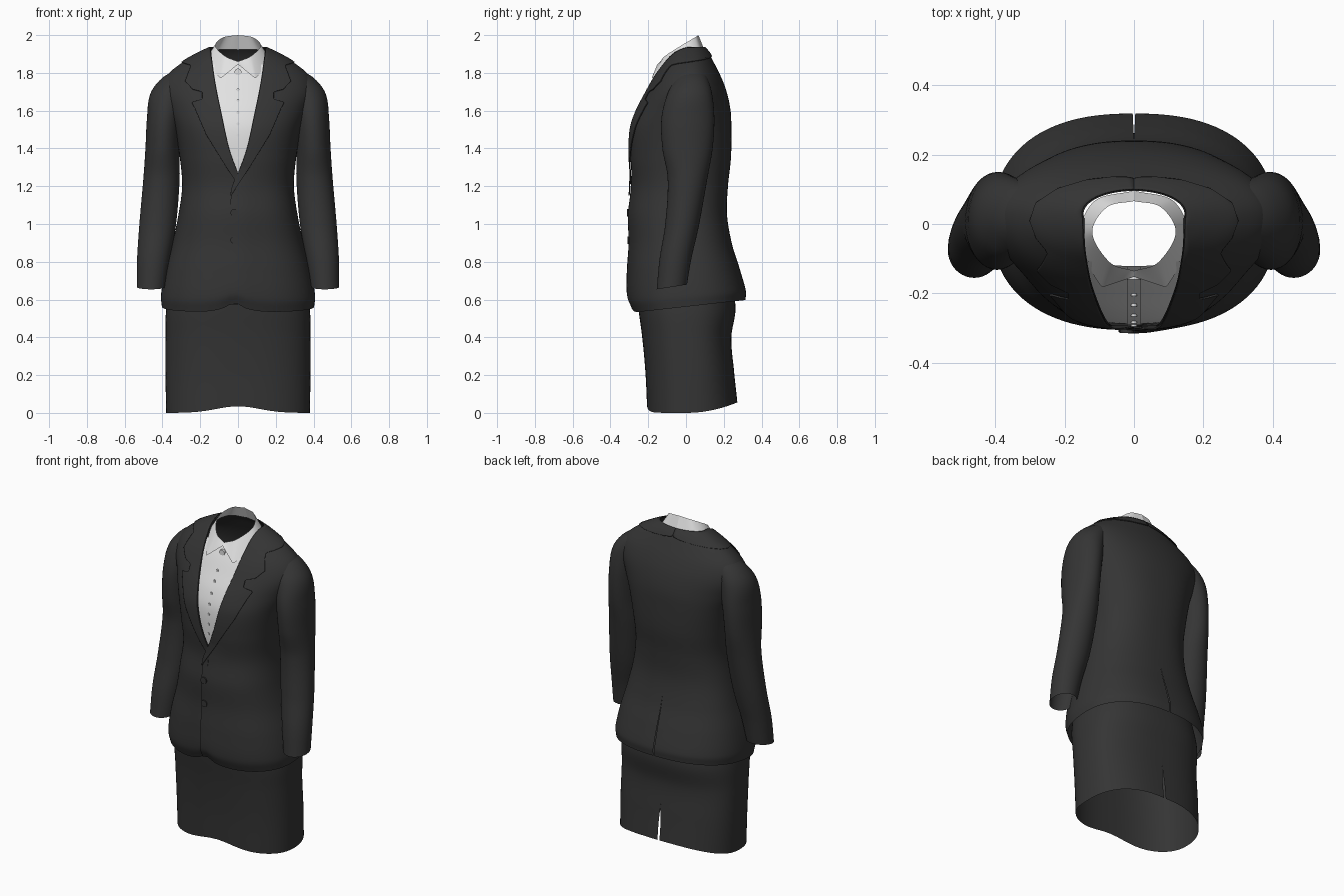
import bpy, bmesh, math
from math import sin, cos, pi, asin, exp

if "Cube" in bpy.data.objects:
    bpy.data.objects.remove(bpy.data.objects["Cube"])


def material(name, v):
    m = bpy.data.materials.new(name)
    m.diffuse_color = (v, v, v, 1)
    m.use_nodes = True
    m.node_tree.nodes["Principled BSDF"].inputs["Base Color"].default_value = m.diffuse_color
    return m


DARK = material("charcoal cloth", 0.035)
LIGHT = material("white cotton", 0.76)


def lerp(tab, z):
    # piecewise linear lookup
    z = min(max(z, tab[0][0]), tab[-1][0])
    for p, q in zip(tab, tab[1:]):
        if z <= q[0]:
            f = (z - p[0]) / (q[0] - p[0])
            return [a + (b - a) * f for a, b in zip(p[1:], q[1:])]


def curve(tab, z):
    # smooth (Hermite) lookup
    z = min(max(z, tab[0][0]), tab[-1][0])
    i = next(k for k in range(len(tab) - 1) if z <= tab[k + 1][0])
    p, q = tab[i], tab[i + 1]
    o, r = tab[max(i - 1, 0)], tab[min(i + 2, len(tab) - 1)]
    h = q[0] - p[0]
    f = (z - p[0]) / h
    out = []
    for c in range(1, len(p)):
        m0 = (q[c] - o[c]) / (q[0] - o[0]) * h
        m1 = (r[c] - p[c]) / (r[0] - p[0]) * h
        out.append((2*f**3 - 3*f*f + 1) * p[c] + (f**3 - 2*f*f + f) * m0
                   + (3*f*f - 2*f**3) * q[c] + (f**3 - f*f) * m1)
    return out


def sheet(name, rows, mat, skip=None, flip=False, closed=False):
    # grid surface through rows of points
    bm = bmesh.new()
    vs = [[bm.verts.new(p) for p in r] for r in rows]
    n = len(rows[0])
    for a, b in zip(vs, vs[1:]):
        for j in range(n if closed else n - 1):
            if j != skip:
                k = (j + 1) % n
                f = bm.faces.new((a[j], a[k], b[k], b[j]))
                f.smooth = True
                if flip:
                    f.normal_flip()
    bmesh.ops.remove_doubles(bm, verts=bm.verts, dist=0.0003)
    me = bpy.data.meshes.new(name)
    bm.to_mesh(me)
    bm.free()
    me.materials.append(mat)
    ob = bpy.data.objects.new(name, me)
    bpy.context.collection.objects.link(ob)
    return ob


def span(a, b, n):
    return [a + (b - a) * i / n for i in range(n + 1)]


# z, half width, front y, back y, y of widest point, squareness
JACKET = [(.532, .403, -.28, .315, 0, 2.4), (.60, .408, -.303, .317, 0, 2.4),
          (.75, .385, -.303, .285, 0, 2.4), (.90, .347, -.294, .242, 0, 2.4),
          (1.05, .315, -.298, .217, -.01, 2.4), (1.2, .296, -.282, .222, -.01, 2.4),
          (1.35, .308, -.294, .238, -.01, 2.4), (1.5, .335, -.291, .24, 0, 2.4),
          (1.6, .372, -.262, .236, .01, 2.2), (1.7, .405, -.212, .215, .02, 2.1),
          (1.78, .382, -.17, .185, .03, 2.05), (1.85, .302, -.125, .15, .03, 2),
          (1.9, .212, -.09, .122, .03, 2), (1.932, .145, -.05, .095, .03, 2)]
SKIRT = [(0, .38, -.206, .272, .02, 2.5), (.2, .384, -.215, .254, .02, 2.5),
         (.4, .384, -.232, .24, .01, 2.5), (.55, .38, -.252, .262, 0, 2.5),
         (.72, .35, -.27, .24, 0, 2.4)]
# neck opening half width, and outer edge of the lapel
OPENING = [(.5, -.045), (1.15, -.038), (1.2, -.03), (1.27, 0), (1.4, .046),
           (1.6, .09), (1.75, .12), (1.9, .141), (1.932, .143)]
LAPEL = [(1.15, -.036), (1.3, .06), (1.475, .165), (1.61, .222), (1.645, .24),
         (1.66, .185), (1.70, .185), (1.712, .235), (1.755, .275), (1.82, .25), (1.95, .2)]


def angle(tab, x, z):
    a, _, _, _, n = curve(tab, z)
    return math.copysign(asin(min(abs(x) / a, 1) ** (n / 2)), x)


def point(tab, t, z, grow=0.0, over=0.0):
    a, yf, yb, yc, n = curve(tab, z)
    s, c = sin(t), cos(t)
    x = math.copysign(abs(s) ** (2 / n), s) * (a + grow)
    y = yc + abs(c) ** (2 / n) * ((yf - yc - grow) if c > 0 else (yb - yc + grow))
    if c > 0:
        y -= over * min(max((1.3 - z) / .1, 0), 1) * exp(-(x / .08) ** 2)
    return [x, y, z]


def jacket_hem(p):
    x, y, z = p
    w = min(max((.9 - z) / .36, 0), 1)
    rise = .065 * min(max((y + .27) / .58, 0), 1)
    if y < 0:
        rise += .06 * exp(-abs(x + .02) / .06)
    return (x, y, z + w * w * rise)


def skirt_hem(p):
    x, y, z = p
    w = min(max((.4 - z) / .4, 0), 1)
    rise = .055 * min(y / .27, 1) ** 2 if y > 0 else .035 * exp(-(x / .16) ** 2)
    return (x, y, z + w * rise)


def slit(z, top, width):
    return width * min(max((top - z) / top * 2, 0), 1)


# jacket body: one sheet from front edge round the back, with a back vent
rows = []
for z in span(.532, 1.932, 90):
    d = angle(JACKET, slit(z, .95, .005), z)
    edge = curve(OPENING, z)[0]
    t0, t1 = angle(JACKET, edge, z), angle(JACKET, max(edge, 0), z)
    right = [point(JACKET, t, z, 0, .010) for t in span(t0, pi - d, 48)]
    left = [point(JACKET, t, z) for t in span(pi + d, 2 * pi - t1, 48)]
    rows.append([jacket_hem(p) for p in right + left])
sheet("jacket_body", rows, DARK, skip=48)

# skirt with a back slit
rows = []
for z in span(0, .72, 36):
    d = angle(SKIRT, slit(z, .25, .007), z)
    cols = span(0, pi - d, 40) + span(pi + d, 2 * pi, 40)
    rows.append([skirt_hem(point(SKIRT, t, z)) for t in cols])
sheet("skirt", rows, DARK, skip=40)

# notched lapels running into the collar round the neck
for side, s in (("right", 1), ("left", -1)):
    rows = []
    for z in span(1.15, 1.932, 110):
        v = curve(OPENING, z)[0]
        if s < 0:
            v = max(v, 0)
        t0 = angle(JACKET, v, z)
        t1 = angle(JACKET, max(lerp(LAPEL, z)[0], v + .002), z)
        f = min(max((z - 1.835) / .06, 0), 1)
        t1 += (pi - t1) * f * f * (3 - 2 * f)
        g = .008 - .003 * min(max((z - 1.7) * 6, 0), 1)
        r = [point(JACKET, t, z, g, .010 if s > 0 else 0) for t in span(t0, t1, 28)]
        rows.append([(x * s, y, h + .004 * min(max((h - 1.7) * 5, 0), 1)) for x, y, h in r])
    ob = sheet("lapel_" + side, rows, DARK, flip=s < 0)
    m = ob.modifiers.new("thickness", 'SOLIDIFY')
    m.thickness, m.offset = .005, 0

# sleeves: z, centre x, centre y, radius x, radius y
SLEEVE = [(.655, .46, -.075, .076, .08), (.815, .447, -.055, .087, .085),
          (1.0, .425, -.02, .097, .09), (1.24, .405, .008, .096, .105),
          (1.4, .40, .008, .09, .133), (1.56, .39, .01, .092, .14),
          (1.69, .368, .02, .096, .118), (1.77, .32, .03, .085, .085),
          (1.815, .27, .03, .06, .06), (1.84, .22, .03, .03, .04)]
for side, s in (("right", 1), ("left", -1)):
    rows = []
    for z in span(.655, 1.84, 60):
        cx, cy, rx, ry = curve(SLEEVE, z)
        w = min(max((.9 - z) / .25, 0), 1)
        rows.append([(s * (cx + rx * sin(t)), cy - ry * cos(t), z + w * (.012 - .16 * ry * cos(t)))
                     for t in span(0, 2 * pi, 40)[:-1]])
    sheet("sleeve_" + side, rows, DARK, flip=s < 0, closed=True)

# shirt front and its button placket
rows, placket = [], []
for z in span(1.2, 1.845, 40):
    t = angle(JACKET, max(curve(OPENING, z)[0], 0) + .025, z)
    rows.append([point(JACKET, u, z, -.007) for u in span(-t, t, 24)])
    t = angle(JACKET, .02, z)
    placket.append([point(JACKET, u, z, -.004) for u in span(-t, t, 4)])
sheet("shirt_front", rows, LIGHT)
sheet("shirt_placket", placket, LIGHT)

# folded shirt collar: top fold and falling edge, front centre to back centre
FOLD = [(0, 0, -.135, 1.86), (1, .07, -.11, 1.89), (2, .12, -.025, 1.945),
        (3, .078, .048, 1.988), (4, 0, .066, 2.0)]
FALL = [(0, 0, -.152, 1.845), (1, .09, -.182, 1.772), (2, .153, -.04, 1.885),
        (3, .115, .065, 1.92), (4, 0, .096, 1.925)]
for side, s in (("right", 1), ("left", -1)):
    rows = []
    for k in span(0, 1, 6):
        row = []
        for u in span(0, 4, 48):
            a, b = curve(FOLD, u), (lerp if u < 1 else curve)(FALL, u)
            p = [i + (j - i) * k for i, j in zip(a, b)]
            row.append((s * max(p[0], 0), p[1], p[2]))
        rows.append(row)
    sheet("shirt_collar_" + side, rows[::-1], LIGHT, flip=s < 0)


def button(name, x, z, y, r, depth, mat):
    bpy.ops.mesh.primitive_cylinder_add(vertices=20, radius=r, depth=depth,
                                        location=(x, y, z), rotation=(pi / 2, 0, 0))
    bpy.context.object.name = name
    bpy.context.object.data.materials.append(mat)


# buttons on the jacket, shirt and collar
for z in (1.06, .915):
    button("jacket_button", -.02, z, curve(JACKET, z)[1] - .011, .02, .010, DARK)
for z in (1.71, 1.655, 1.59, 1.53, 1.47, 1.41, 1.35):
    button("shirt_button", 0, z, curve(JACKET, z)[1] + .003, .008, .008, LIGHT)
button("collar_button", 0, 1.805, -.153, .018, .014, LIGHT)
